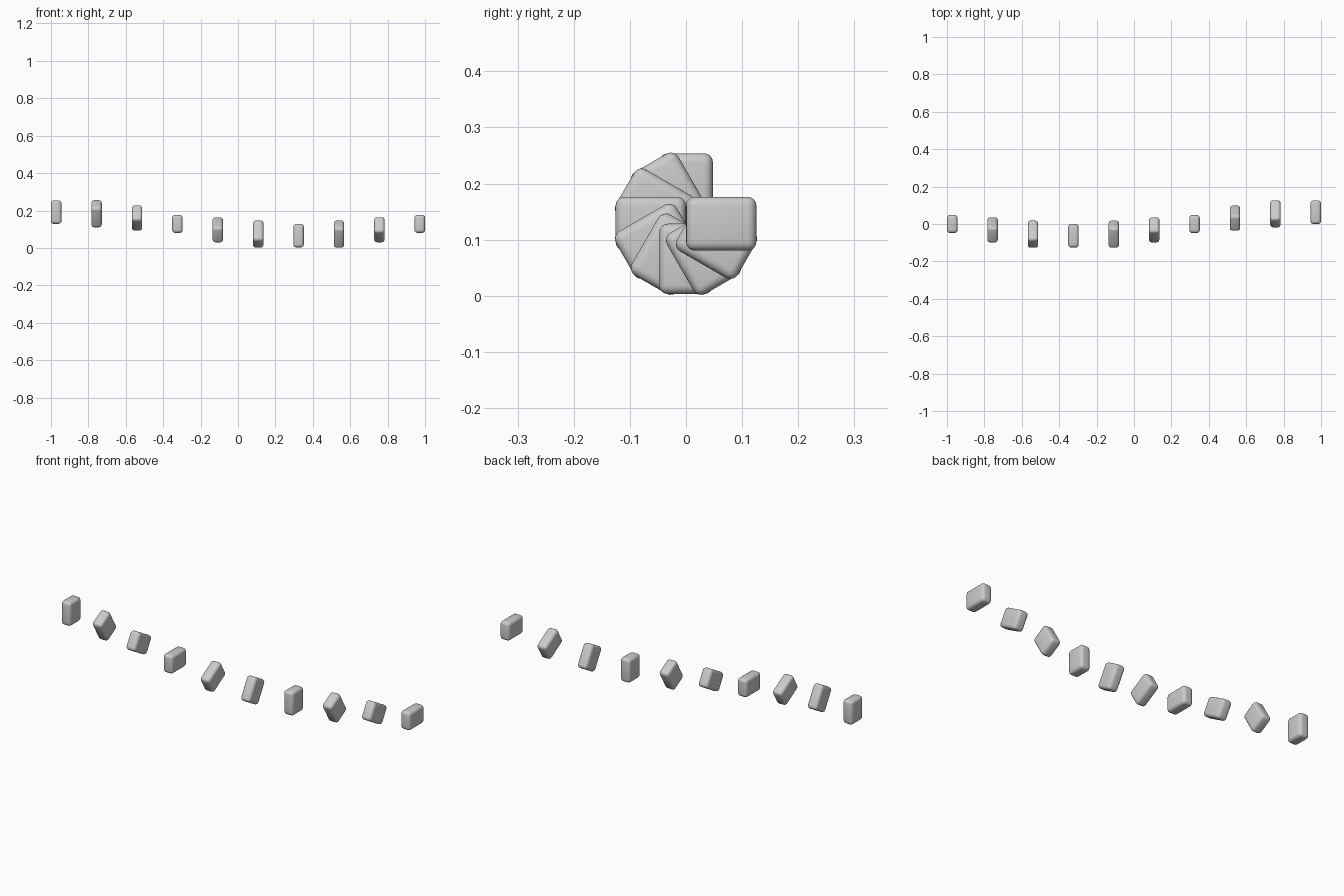
import bpy, bmesh, math
from mathutils import Matrix

if "Cube" in bpy.data.objects:
    bpy.data.objects.remove(bpy.data.objects["Cube"])

COUNT = 10
STEP = 0.216                  # spacing along x
AXIS_Z = 0.1285               # height of the shared rotation axis
SIZE = (0.056, 0.096, 0.1255)  # thickness, width, radial length


def make_block(index):
    # rounded block whose inner end sits on the axis, turned 30 degrees per step
    bm = bmesh.new()
    bmesh.ops.create_cube(bm, size=1)
    bmesh.ops.scale(bm, vec=SIZE, verts=bm.verts)
    bmesh.ops.translate(bm, vec=(0, 0, SIZE[2] / 2), verts=bm.verts)
    bmesh.ops.bevel(bm, geom=bm.edges[:], offset=0.016, segments=4,
                    profile=0.5, affect='EDGES')
    x = (index - (COUNT - 1) / 2) * STEP
    bm.transform(Matrix.Translation((x, 0, AXIS_Z)) @
                 Matrix.Rotation(math.radians(30 * index), 4, 'X'))
    for f in bm.faces:
        f.smooth = True
    name = f"twisted_block_{index + 1}"
    mesh = bpy.data.meshes.new(name)
    bm.to_mesh(mesh)
    bm.free()
    obj = bpy.data.objects.new(name, mesh)
    bpy.context.collection.objects.link(obj)


# row of blocks spiralling around the x axis
for i in range(COUNT):
    make_block(i)
